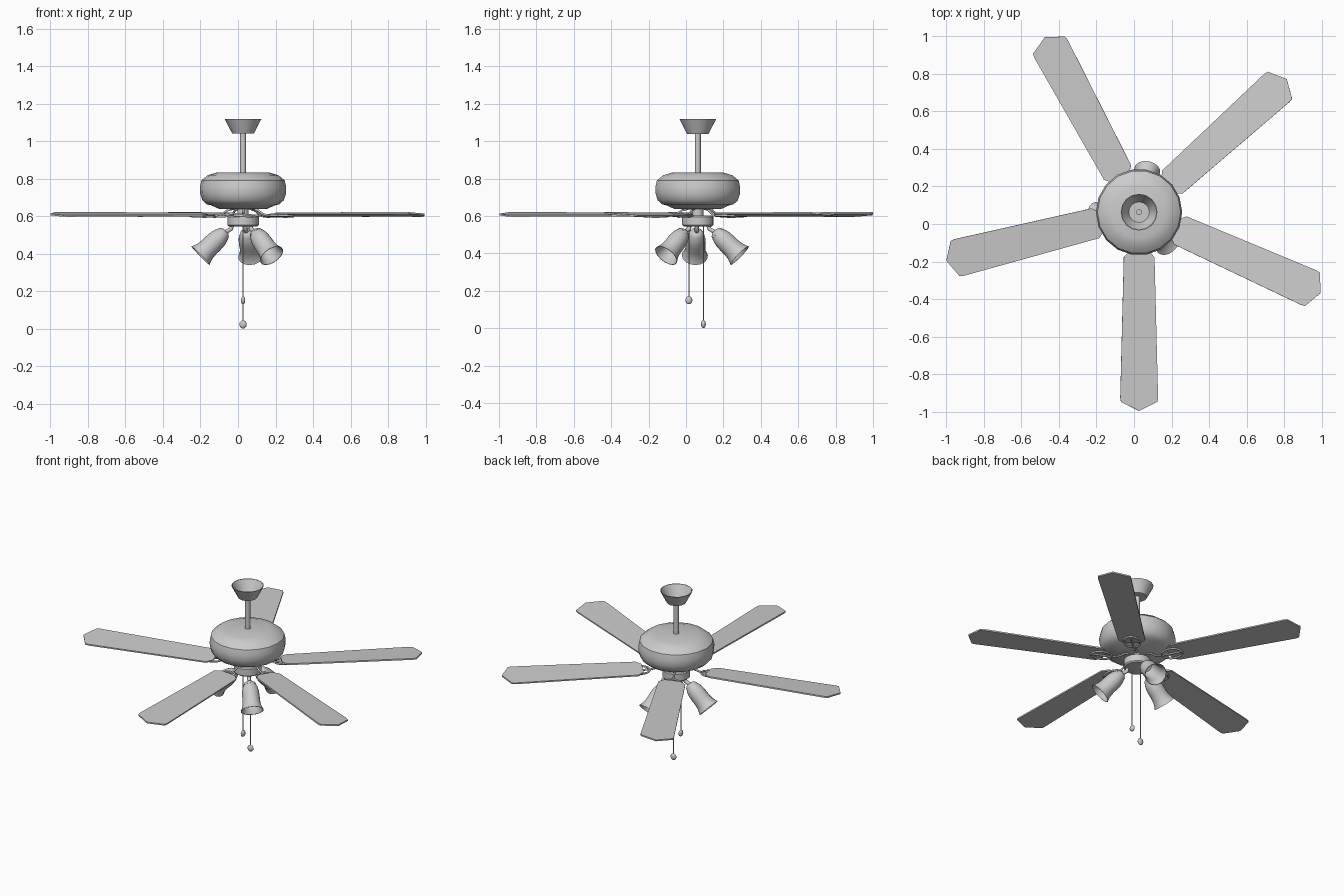
import bpy, bmesh
from math import sin, cos, pi, radians
from mathutils import Matrix, Vector

if "Cube" in bpy.data.objects:
    bpy.data.objects.remove(bpy.data.objects["Cube"])

CX, CY = 0.027, 0.063          # fan axis
AXIS = Matrix.Translation((CX, CY, 0))


def finish(bm, name, mat, smooth=None):
    bmesh.ops.recalc_face_normals(bm, faces=bm.faces)
    me = bpy.data.meshes.new(name)
    bm.to_mesh(me)
    bm.free()
    ob = bpy.data.objects.new(name, me)
    bpy.context.collection.objects.link(ob)
    ob.matrix_world = mat
    if smooth:
        bpy.ops.object.select_all(action='DESELECT')
        ob.select_set(True)
        bpy.context.view_layer.objects.active = ob
        bpy.ops.object.shade_smooth_by_angle(angle=radians(smooth))
    return ob


def lathe(name, profile, mat=AXIS, n=16, smooth=35):
    """Spin (radius, height) points around local z."""
    bm = bmesh.new()
    rings = []
    for r, z in profile:
        if r == 0:
            rings.append([bm.verts.new((0, 0, z))] * n)
        else:
            rings.append([bm.verts.new((r * cos(2 * pi * i / n), r * sin(2 * pi * i / n), z))
                          for i in range(n)])
    for a, b in zip(rings, rings[1:]):
        for i in range(n):
            j = (i + 1) % n
            bm.faces.new(dict.fromkeys((a[i], a[j], b[j], b[i])))
    return finish(bm, name, mat, smooth)


def tube(name, paths, radius, mat=AXIS):
    """Round bars along (points, closed) paths."""
    cu = bpy.data.curves.new(name, 'CURVE')
    cu.dimensions = '3D'
    cu.bevel_depth = radius
    cu.bevel_resolution = 1
    cu.use_fill_caps = True
    for pts, closed in paths:
        sp = cu.splines.new('POLY')
        sp.points.add(len(pts) - 1)
        for p, co in zip(sp.points, pts):
            p.co = (*co, 1)
        sp.use_cyclic_u = closed
        sp.use_smooth = True
    ob = bpy.data.objects.new(name, cu)
    bpy.context.collection.objects.link(ob)
    ob.matrix_world = mat
    return ob


# Ceiling canopy (open cup), down rod, motor
lathe("canopy", [(0, 1.04), (0.058, 1.04), (0.098, 1.118), (0.094, 1.118), (0.055, 1.045), (0, 1.045)])
lathe("down_rod", [(0, 0.82), (0.016, 0.82), (0.016, 1.06), (0, 1.06)])
lathe("motor_housing", [(0, 0.833), (0.14, 0.832), (0.188, 0.818), (0.222, 0.79), (0.23, 0.755),
                        (0.229, 0.72), (0.218, 0.685), (0.195, 0.663), (0.17, 0.657),
                        (0.125, 0.637), (0, 0.635)], n=18)

# Light kit hub
lathe("hub_neck", [(0.03, 0.64), (0.03, 0.595)])
lathe("light_hub", [(0, 0.602), (0.078, 0.602), (0.084, 0.596), (0.084, 0.552), (0.076, 0.545), (0, 0.545)])

# Blades and their irons
outline = [(0.205, 0.05), (0.24, 0.082), (0.99, 0.101), (1.012, 0.097), (1.06, 0.0)]
outline += [(x, -y) for x, y in outline[-2::-1]]
for k, ang in enumerate((-24, 42, 118.3, 194.1, 270)):
    place = AXIS @ Matrix.Translation((0, 0, 0.603)) @ Matrix.Rotation(radians(ang), 4, 'Z')
    pitched = place @ Matrix.Rotation(radians(-4.5), 4, 'X')
    bm = bmesh.new()
    f = bm.faces.new([bm.verts.new((x, y, 0.001)) for x, y in outline])
    ext = bmesh.ops.extrude_face_region(bm, geom=[f])
    bmesh.ops.translate(bm, vec=(0, 0, 0.009),
                        verts=[v for v in ext['geom'] if isinstance(v, bmesh.types.BMVert)])
    finish(bm, f"blade_{k + 1}", pitched)
    loop = [(0.225 + 0.065 * cos(2 * pi * i / 16), 0.05 * sin(2 * pi * i / 16), -0.003) for i in range(16)]
    arm = [(0.05, 0, 0.036), (0.085, 0, 0.028), (0.115, 0, 0.008), (0.16, 0, -0.003), (0.29, 0, -0.003)]
    tube(f"blade_iron_{k + 1}", [(loop, True), (arm, False)], 0.006, pitched)

# Lamps: arm, socket and bell shade tilted outward
shade = [(0.036, 0.012), (0.045, 0.03), (0.051, 0.055), (0.053, 0.085), (0.053, 0.115),
         (0.056, 0.145), (0.063, 0.168), (0.070, 0.182)]
inner = [(r - 0.003, s) for r, s in reversed(shade)]
for k, ang in enumerate((79, 184, 312)):
    turn = AXIS @ Matrix.Rotation(radians(ang), 4, 'Z')
    tilt = turn @ Matrix.Translation((0.097, 0, 0.515)) @ Matrix.Rotation(radians(134), 4, 'Y')
    lathe(f"lamp_shade_{k + 1}", shade + inner, tilt, smooth=50)
    lathe(f"lamp_socket_{k + 1}", [(0, -0.008), (0.02, -0.006), (0.034, 0.004), (0.039, 0.016), (0, 0.017)],
          tilt, smooth=50)
    tube(f"lamp_arm_{k + 1}", [([(0.058, 0, 0.552), (0.064, 0, 0.53), (0.08, 0, 0.522), (0.1, 0, 0.512)], False)],
         0.012, turn)

# Pull chains with flat discs
for name, dy, z, scale in (("short", -0.048, 0.15, (0.012, 0.019, 0.021)),
                           ("long", 0.03, 0.022, (0.02, 0.013, 0.022))):
    tube(f"{name}_pull_chain", [([(0, dy, 0.55), (0, dy, z)], False)], 0.003)
    bm = bmesh.new()
    bmesh.ops.create_uvsphere(bm, u_segments=14, v_segments=8, radius=1)
    finish(bm, f"{name}_pull_knob",
           AXIS @ Matrix.Translation((0, dy, z)) @ Matrix.Diagonal((*scale, 1)), 60)
